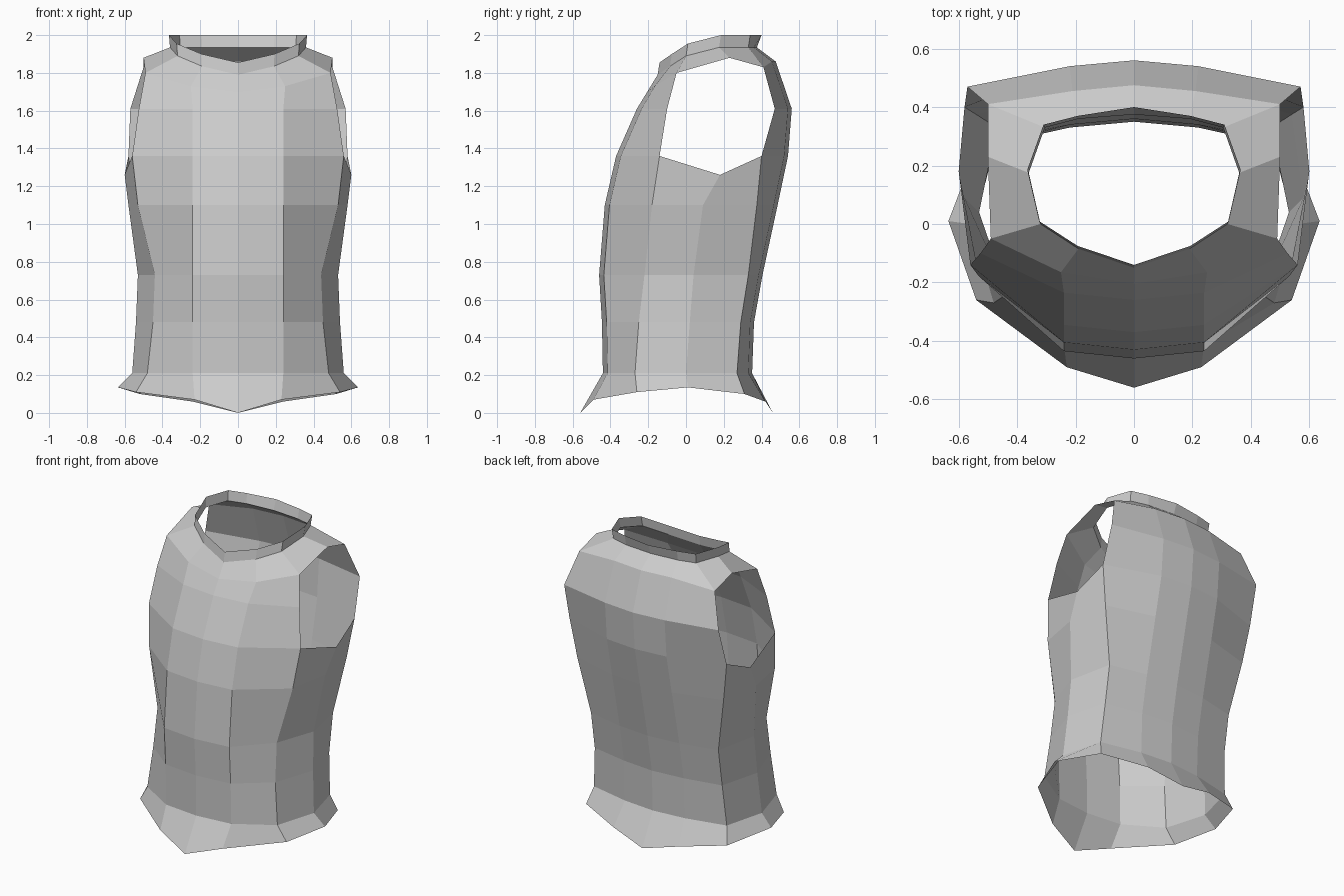
import bpy, bmesh

if "Cube" in bpy.data.objects:
    bpy.data.objects.remove(bpy.data.objects["Cube"])

SIDE = 3  # column index of the side point in each half ring


def mirrored_shell(name, rings, is_hole=lambda r, c: False):
    """Skin a stack of half rings (front centre -> side -> back centre), mirror in x."""
    bm = bmesh.new()
    grid = [[bm.verts.new(p) for p in ring] for ring in rings]
    for r in range(len(rings) - 1):
        for c in range(len(rings[r]) - 1):
            if not is_hole(r, c):
                bm.faces.new((grid[r][c], grid[r][c + 1],
                              grid[r + 1][c + 1], grid[r + 1][c]))
    bmesh.ops.delete(bm, geom=[v for v in bm.verts if not v.link_faces],
                     context='VERTS')
    bm.normal_update()
    mesh = bpy.data.meshes.new(name)
    bm.to_mesh(mesh)
    bm.free()
    obj = bpy.data.objects.new(name, mesh)
    bpy.context.collection.objects.link(obj)
    mod = obj.modifiers.new("mirror", 'MIRROR')
    mod.use_clip = True
    return obj


def torso_ring(z, front, fx, fy, sx, sy, bx, by, back, sz=None):
    """Half ring at height z; the side point may dip to sz."""
    return [(0, front, z), (0.24, front + 0.025, z), (fx, fy, z),
            (sx, sy, z if sz is None else sz),
            (bx, by, z), (0.22, back - 0.02, z), (0, back, z)]


# Flared hem with pointed front and back
hem = [(0, -0.56, 0), (0.23, -0.49, 0.07), (0.54, -0.26, 0.11), (0.635, 0.01, 0.135),
       (0.52, 0.31, 0.10), (0.24, 0.42, 0.06), (0, 0.46, 0)]

# Torso up to the bottom of the armholes
torso = [
    torso_ring(0.21, -0.44, 0.48, -0.27, 0.56, 0.00, 0.49, 0.27, 0.35),
    torso_ring(0.48, -0.445, 0.45, -0.25, 0.54, 0.02, 0.47, 0.29, 0.36),
    torso_ring(0.73, -0.46, 0.44, -0.22, 0.53, 0.04, 0.47, 0.33, 0.405),
    torso_ring(1.10, -0.43, 0.53, -0.18, 0.58, 0.09, 0.54, 0.375, 0.485),
    torso_ring(1.36, -0.37, 0.56, -0.14, 0.60, 0.18, 0.58, 0.40, 0.54, 1.26),
]

# Chest and shoulder blades beside the armholes
chest = torso_ring(1.61, -0.26, 0.525, -0.10, 0.55, 0.2, 0.57, 0.47, 0.56)

# Shoulder line over the armholes
shoulder = [(0, -0.205, 1.70), (0.25, -0.165, 1.73), (0.49, -0.05, 1.80),
            (0.50, 0.23, 1.88), (0.50, 0.41, 1.83), (0.21, 0.455, 1.86), (0, 0.475, 1.86)]

# Neckline
neck = [(0, -0.15, 1.79), (0.19, -0.085, 1.835), (0.32, 0.0, 1.89), (0.36, 0.175, 1.935),
        (0.305, 0.33, 1.935), (0.19, 0.36, 1.935), (0, 0.375, 1.935)]

body_rings = [hem] + torso + [chest, shoulder, neck]
chest_row = len(torso) + 1

mirrored_shell(
    "vest_body", body_rings,
    lambda r, c: r in (chest_row - 1, chest_row) and c in (SIDE - 1, SIDE))

# Standing collar band
collar_top = [(x * 1.015, y + 0.01, z + 0.065) for x, y, z in neck]
collar_top[-1] = (0, 0.40, 2.0)
mirrored_shell("collar", [neck, collar_top])
